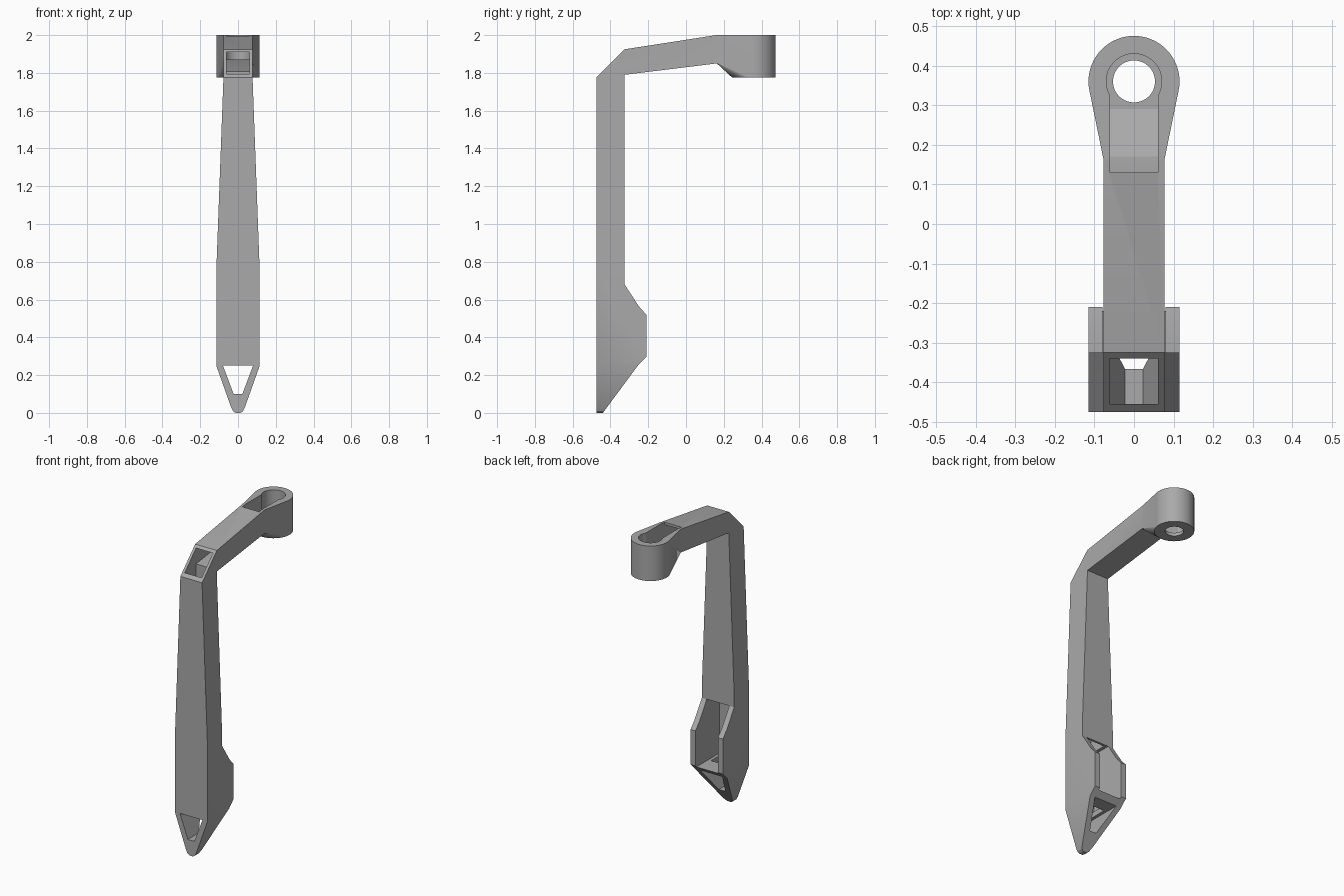
import bpy, bmesh, math
from mathutils import Vector

cube = bpy.data.objects.get("Cube")
if cube:
    bpy.data.objects.remove(cube, do_unlink=True)

grey = bpy.data.materials.new("plain_grey")
grey.use_nodes = True
tone = (0.4, 0.4, 0.4, 1)
grey.diffuse_color = tone
grey.node_tree.nodes["Principled BSDF"].inputs["Base Color"].default_value = tone


def finish(name, bm):
    bmesh.ops.recalc_face_normals(bm, faces=bm.faces)
    mesh = bpy.data.meshes.new(name)
    bm.to_mesh(mesh)
    bm.free()
    mesh.materials.append(grey)
    ob = bpy.data.objects.new(name, mesh)
    bpy.context.collection.objects.link(ob)
    return ob


def prism(name, points, axis, lo, hi):
    """Extrude a flat outline along one axis."""
    bm = bmesh.new()
    place = {"x": lambda a, b: (lo, a, b),
             "y": lambda a, b: (a, lo, b),
             "z": lambda a, b: (a, b, lo)}[axis]
    face = bm.faces.new([bm.verts.new(place(*p)) for p in points])
    new = bmesh.ops.extrude_face_region(bm, geom=[face])["geom"]
    step = Vector([hi - lo if c == axis else 0 for c in "xyz"])
    bmesh.ops.translate(bm, vec=step, verts=[v for v in new if isinstance(v, bmesh.types.BMVert)])
    return finish(name, bm)


def circle(radius, centre, count=64):
    turn = 2 * math.pi / count
    return [(radius * math.cos(i * turn), centre + radius * math.sin(i * turn)) for i in range(count)]


def mirrored(half):
    """Close a half outline across x = 0."""
    return half + [(-x, z) for x, z in reversed(half)]


def combine(target, tool, operation):
    mod = target.modifiers.new(operation.lower(), "BOOLEAN")
    mod.operation, mod.object, mod.solver = operation, tool, "EXACT"
    bpy.context.view_layer.objects.active = target
    bpy.ops.object.modifier_apply(modifier=mod.name)
    bpy.data.objects.remove(tool, do_unlink=True)


ring_y = 0.36
arm_w = 0.077

# Post and sloping arm: side profile limited by the front outline
side = [(-0.475, 0), (-0.44, 0), (-0.255, 0.25), (-0.21, 0.295), (-0.21, 0.52),
        (-0.25, 0.565), (-0.325, 0.68), (-0.325, 1.79), (0.17, 1.851), (0.17, 2),
        (0.16, 2), (-0.325, 1.925), (-0.475, 1.775)]
front = mirrored([(0.012, 0), (0.026, 0.009), (0.036, 0.028), (0.115, 0.25),
                  (0.115, 0.75), (arm_w, 1.775), (arm_w, 2.1)])
body = prism("hollow_bracket_arm", side, "x", -0.2, 0.2)
combine(body, prism("front_outline", front, "y", -0.6, 0.6), "INTERSECT")

# Ring head blended into the end of the arm
bm = bmesh.new()
for x, y in circle(0.115, ring_y):
    for z in (1.775, 2):
        bm.verts.new((x, y, z))
for x in (-arm_w, arm_w):
    for z in (1.85, 2):
        bm.verts.new((x, 0.163, z))
bmesh.ops.convex_hull(bm, input=bm.verts)
bmesh.ops.dissolve_limit(bm, angle_limit=0.01, verts=bm.verts, edges=bm.edges)
combine(body, finish("ring_head", bm), "UNION")

# Hollow post, open at the sloping top corner
post = [(-0.06, -0.455), (0.06, -0.455), (0.06, -0.34), (-0.06, -0.34)]
combine(body, prism("post_cavity", post, "z", 0.2, 1.98), "DIFFERENCE")

# Open channel at the back of the foot
channel = [(-0.455, 0.285), (-0.1, 0.285), (-0.1, 0.68), (-0.455, 0.68)]
combine(body, prism("foot_channel", channel, "x", -0.08, 0.08), "DIFFERENCE")

# Tapered opening through the foot
opening = mirrored([(0.023, 0.1), (0.08, 0.252)])
combine(body, prism("foot_opening", opening, "y", -0.6, 0), "DIFFERENCE")

# Passage along the arm, rising into the slot beside the ring
passage = [(-0.4, 1.8), (-0.325, 1.81), (0.13, 1.87), (0.17, 1.868), (0.29, 1.795),
           (0.34, 1.795), (0.34, 2.1), (0.13, 2.1), (0.13, 1.98), (-0.34, 1.91), (-0.4, 1.9)]
combine(body, prism("arm_passage", passage, "x", -0.06, 0.06), "DIFFERENCE")

# Ring recess and through hole
combine(body, prism("ring_recess", circle(0.07, ring_y), "z", 1.795, 2.1), "DIFFERENCE")
combine(body, prism("ring_hole", circle(0.053, ring_y), "z", 1.7, 2.1), "DIFFERENCE")

body.select_set(True)
bpy.context.view_layer.objects.active = body
bpy.ops.object.shade_smooth_by_angle(angle=math.radians(25))
